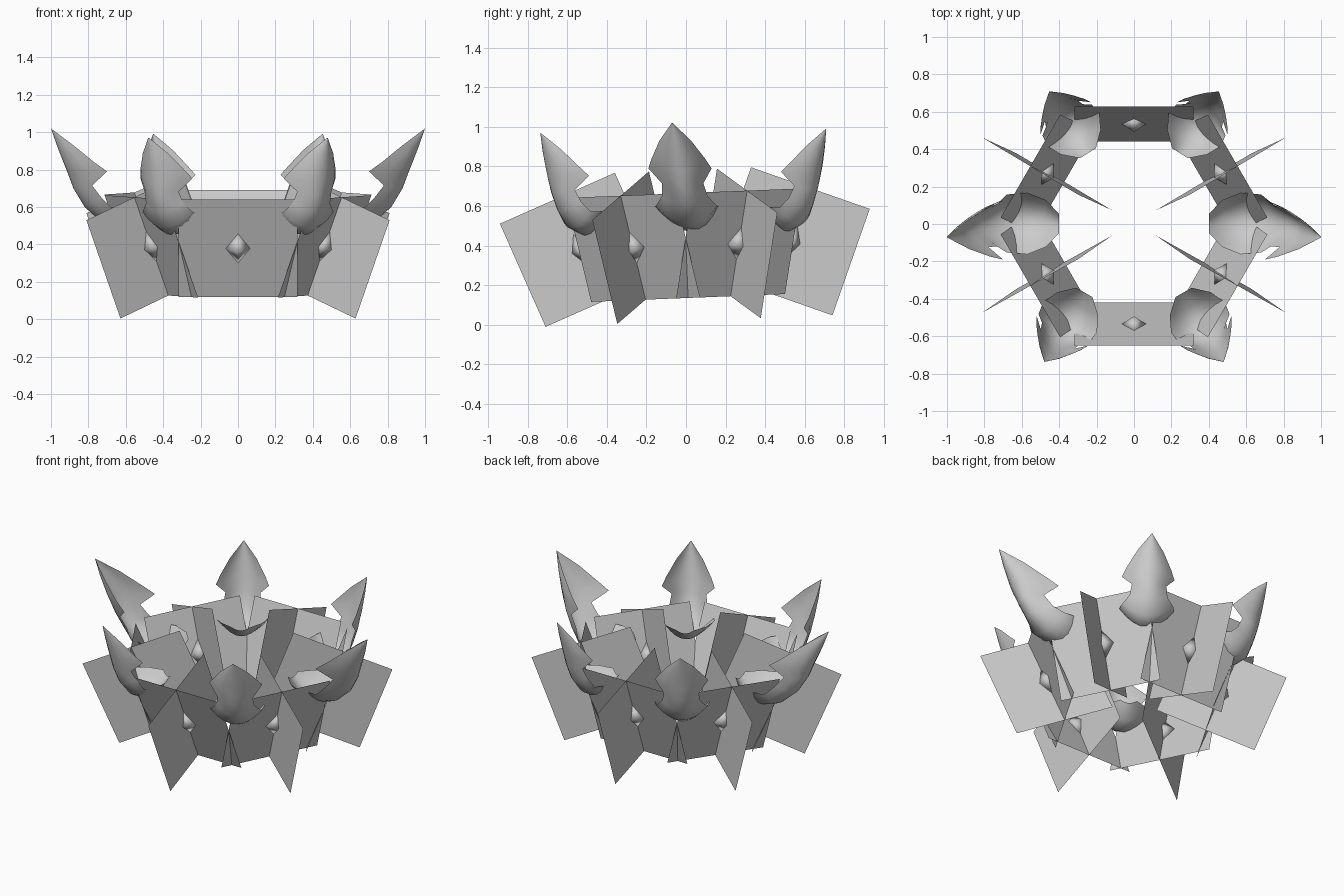
import bpy
from math import radians, sin, cos
from mathutils import Matrix, Vector

if "Cube" in bpy.data.objects:
    bpy.data.objects.remove(bpy.data.objects["Cube"])

PANEL_W, PANEL_H = 0.318, 0.285      # half sizes of the band plates
PIVOT = Vector((0, 0, 0.40))
LEAN = (Matrix.Translation(PIVOT) @ Matrix.Rotation(radians(2.3), 4, 'X')
        @ Matrix.Translation(-PIVOT))


def make(name, verts, faces, smooth=False):
    me = bpy.data.meshes.new(name)
    me.from_pydata([tuple(v) for v in verts], [], faces)
    me.update()
    ob = bpy.data.objects.new(name, me)
    bpy.context.collection.objects.link(ob)
    for p in me.polygons:
        p.use_smooth = smooth
    return ob


# Hexagonal band: outward-leaning plate, crossing radial plate and a gem per side
for i in range(6):
    m = (LEAN @ Matrix.Rotation(radians(30 + 60 * i), 4, 'Z')
         @ Matrix.Translation((0.535, 0, 0.40)) @ Matrix.Rotation(radians(21.6), 4, 'Y'))
    corners = [(-1, -1), (1, -1), (1, 1), (-1, 1)]
    make(f"band_plate_{i}", [m @ Vector((0, a * PANEL_W, b * PANEL_H)) for a, b in corners],
         [(0, 1, 2, 3)])
    make(f"radial_plate_{i}", [m @ Vector((a * PANEL_W, 0, b * PANEL_H)) for a, b in corners],
         [(0, 1, 2, 3)])
    gem = [(.045, 0, 0), (0, .065, 0), (-.045, 0, 0), (0, -.065, 0), (0, 0, .085), (0, 0, -.085)]
    faces = []
    for k in range(4):
        n = (k + 1) % 4
        faces += [(k, n, 4), (n, k, 5)]
    make(f"gem_{i}", [m @ Vector(v) for v in gem], faces, True)

# Leaf spike rows: midrib r, midrib z, edge r, edge z, half width
ROWS = [
    (1.00, 1.02, 1.00, 1.02, 0.002),
    (.965, .92, .88, .93, .08),
    (.93, .83, .77, .84, .135),
    (.91, .78, .70, .79, .16),
    (.88, .70, .78, .715, .105),
    (.82, .60, .73, .65, .115),
    (.72, .51, .68, .60, .155),
    (.60, .47, .57, .60, .165),
    (.48, .50, .47, .60, .125),
    (.40, .58, .40, .60, .05),
]
COLS = 8


def spike(name, x0, y0, az, k_out, k_z, z_base, skew):
    a = radians(az)
    verts, faces = [], []
    for mr, mz, er, ez, w in ROWS:
        for c in range(COLS + 1):
            s = 2 * c / COLS - 1
            r = mr + (er - mr) * s * s - 0.52
            z = mz + (ez - mz) * s * s
            if r > 0:
                r *= k_out
            t = w * s
            verts.append((x0 + r * cos(a) - t * sin(a),
                          y0 + r * sin(a) + t * cos(a) - skew * (z - 0.5) / 0.52,
                          z_base + (z - 0.47) * k_z))
    n = COLS + 1
    for i in range(len(ROWS) - 1):
        for c in range(COLS):
            q = i * n + c
            faces.append((q, q + n, q + n + 1, q + 1))
    make(name, verts, faces, True)


# Six leaf spikes at the corners, mirrored left and right
for side, sx in (("right", 1), ("left", -1)):
    def az(d):
        return d if sx > 0 else 180 - d
    spike(f"side_spike_{side}", sx * .52, .02, az(0), 1.0, 1.0, .47, .09)
    spike(f"front_spike_{side}", sx * .325, -.47, az(-60), .64, .945, .45, 0)
    spike(f"back_spike_{side}", sx * .31, .48, az(58), .56, .945, .47, 0)
